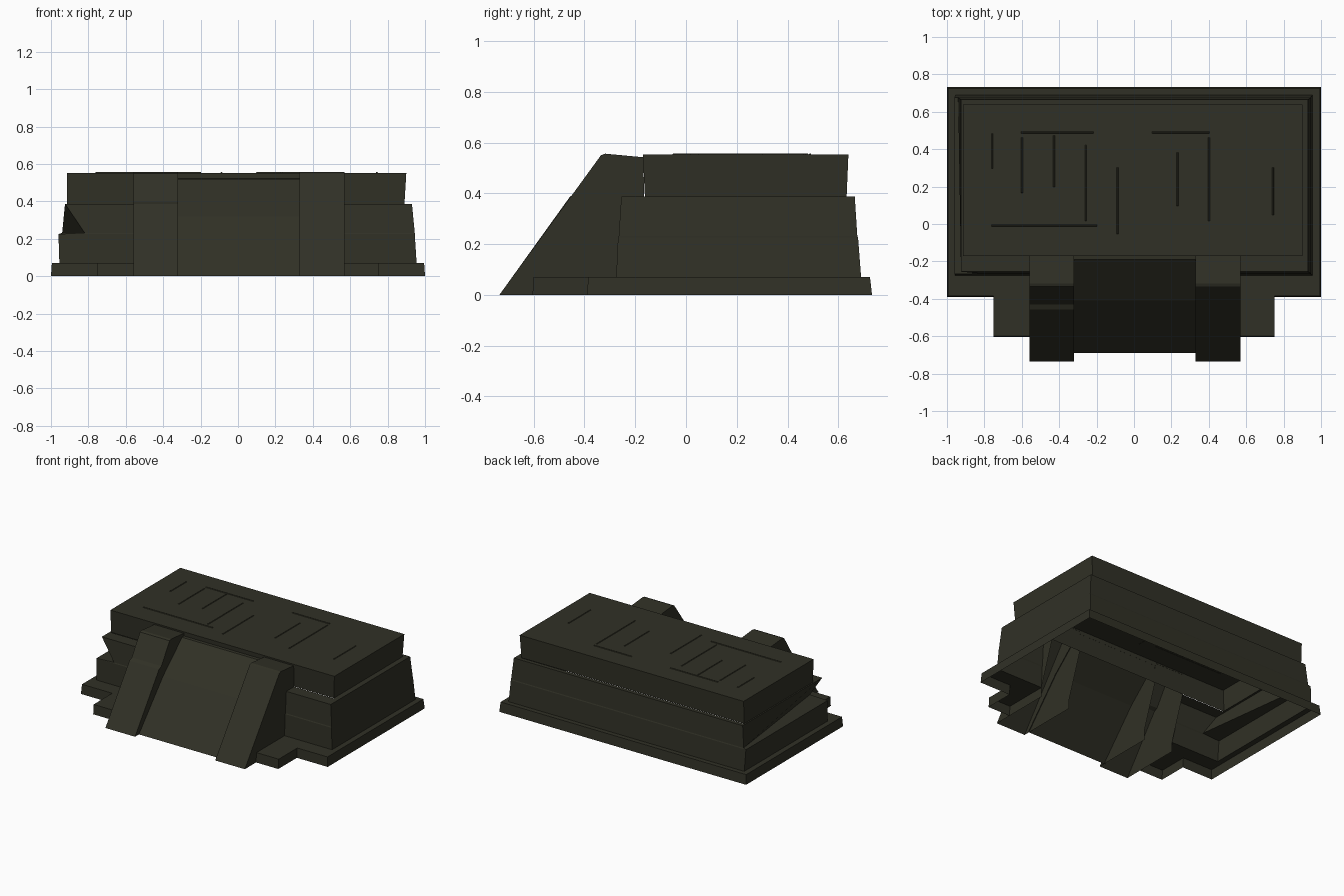
import bpy, bmesh

if "Cube" in bpy.data.objects:
    bpy.data.objects.remove(bpy.data.objects["Cube"], do_unlink=True)

olive = bpy.data.materials.new("dark olive")
olive.use_nodes = True
COLOUR = (0.03, 0.03, 0.019, 1)
olive.diffuse_color = COLOUR
bsdf = olive.node_tree.nodes["Principled BSDF"]
bsdf.inputs["Base Color"].default_value = COLOUR
bsdf.inputs["Roughness"].default_value = 0.9


def finish(name, bm):
    bmesh.ops.remove_doubles(bm, verts=bm.verts, dist=0.0005)
    bmesh.ops.dissolve_degenerate(bm, edges=bm.edges, dist=0.0005)
    mesh = bpy.data.meshes.new(name)
    bm.to_mesh(mesh)
    bm.free()
    mesh.materials.append(olive)
    obj = bpy.data.objects.new(name, mesh)
    bpy.context.collection.objects.link(obj)
    return obj


def shell(name, levels, closed=False, cap=False):
    """Bridge stacked outlines (points, z) into a bottomless shell."""
    bm = bmesh.new()
    rows = [[bm.verts.new((x, y, z)) for x, y in pts] for pts, z in levels]
    n = len(rows[0])
    for low, high in zip(rows, rows[1:]):
        for i in range(n if closed else n - 1):
            j = (i + 1) % n
            bm.faces.new((low[i], low[j], high[j], high[i]))
    if cap:
        bm.faces.new(rows[-1])
    return finish(name, bm)


def slope(name, x0, x1, profile, sides=None):
    """Sweep a (y, z) profile across x; optional side walls close it."""
    bm = bmesh.new()
    left = [bm.verts.new((x0, y, z)) for y, z in profile]
    right = [bm.verts.new((x1, y, z)) for y, z in profile]
    for i in range(len(profile) - 1):
        bm.faces.new((left[i], right[i], right[i + 1], left[i + 1]))
    if sides:
        bm.faces.new([bm.verts.new((x1, y, z)) for y, z in profile + sides])
        bm.faces.new([bm.verts.new((x0, y, z)) for y, z in reversed(profile + sides)])
    return finish(name, bm)


def bay(left, right, front, back):
    """Outline open at the front, where the ramp and buttresses sit."""
    return [(0.57, front), (right, front), (right, back),
            (left, back), (left, front), (-0.56, front)]


# Plinth with two stepped feet, and its ledge running in to the body
def plinth(s, back, front, foot):
    return [(0.57, foot), (0.75, foot), (0.75, front), (s, front), (s, back),
            (-s, back), (-s, front), (-0.75, front), (-0.75, foot), (-0.56, foot)]


shell("plinth", [(plinth(1.0, 0.733, -0.39, -0.605), 0),
                 (plinth(0.995, 0.725, -0.385, -0.6), 0.07),
                 (plinth(0.955, 0.69, -0.275, -0.275), 0.07)])

# Main body, with one dented front corner and a ledge under the upper storey
dented = bay(-0.94, 0.945, -0.265, 0.675)
dented[4] = (-0.82, -0.265)
shell("main_body", [(bay(-0.955, 0.955, -0.275, 0.69), 0.07),
                    (bay(-0.96, 0.945, -0.268, 0.678), 0.225),
                    (dented, 0.232),
                    (bay(-0.925, 0.93, -0.255, 0.665), 0.387),
                    (bay(-0.91, 0.89, -0.165, 0.635), 0.387)])

# Upper storey with flat roof
def box(l, r, f, b):
    return [(r, f), (r, b), (l, b), (l, f)]


shell("upper_storey", [(box(-0.915, 0.89, -0.162, 0.633), 0.387),
                       (box(-0.915, 0.9, -0.17, 0.64), 0.553)],
      closed=True, cap=True)

# Ramp
slope("ramp", -0.33, 0.335,
      [(-0.69, 0), (-0.41, 0.32), (-0.19, 0.52), (-0.168, 0.522)])

# Buttresses either side of the ramp
inner_edge = [(-0.165, 0.387), (-0.275, 0.07), (-0.275, 0)]
crown = [(-0.335, 0.55), (-0.318, 0.556), (-0.168, 0.542)]
slope("left_buttress", 0.33, 0.57, [(-0.735, 0)] + crown, inner_edge)
slope("right_buttress", -0.56, -0.32,
      [(-0.735, 0), (-0.457, 0.387), (-0.43, 0.4)] + crown, inner_edge)

# Faint raised seams on the roof
def seam(x0, y0, x1, y1):
    w = 0.004
    shell("roof_seam", [(box(x0 - w, x1 + w, y0 - w, y1 + w), 0.552),
                        (box(x0, x1, y0, y1), 0.557)], closed=True, cap=True)


for x, y0, y1 in [(-0.76, 0.3, 0.48), (-0.6, 0.17, 0.46), (-0.43, 0.2, 0.47),
                  (-0.26, 0.02, 0.42), (-0.09, -0.05, 0.3), (0.23, 0.1, 0.38),
                  (0.4, 0.02, 0.46), (0.74, 0.05, 0.3)]:
    seam(x, y0, x + 0.004, y1)
for x0, x1, y in [(-0.6, -0.22, 0.487), (0.1, 0.4, 0.487), (-0.76, -0.2, -0.01)]:
    seam(x0, y, x1, y + 0.004)
